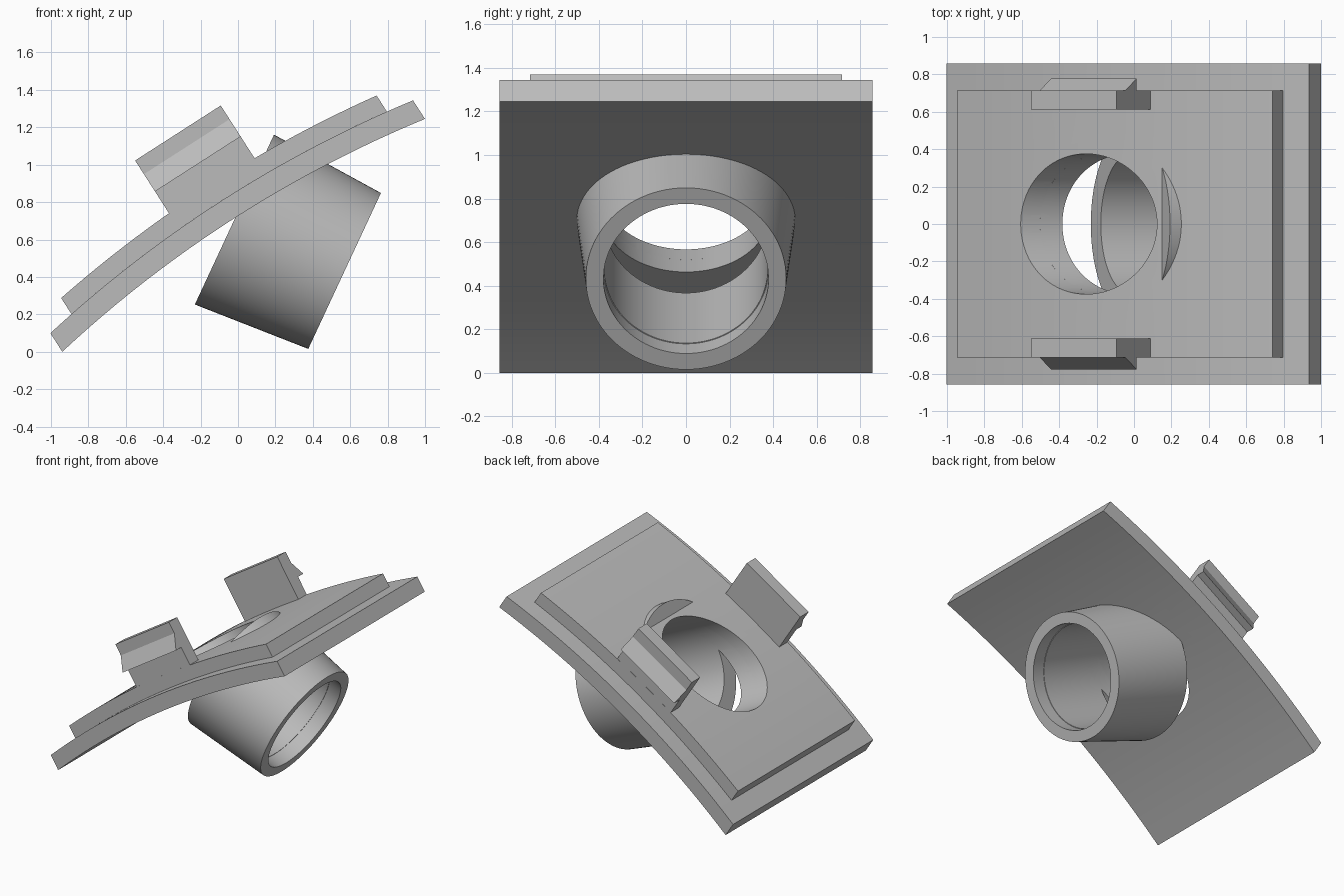
import bpy, bmesh
from math import radians, sqrt, cos, sin, tau
from mathutils import Matrix, Vector

cube = bpy.data.objects.get("Cube")
if cube:
    bpy.data.objects.remove(cube, do_unlink=True)

grey = bpy.data.materials.new("plain grey")
grey.use_nodes = True
grey.diffuse_color = (0.5, 0.5, 0.5, 1)
grey.node_tree.nodes["Principled BSDF"].inputs["Base Color"].default_value = grey.diffuse_color

# Frames: plate (x along the slope, z out of it) and tube (z along the bore)
PLATE = Matrix.Translation((0.03, 0, 0.6225)) @ Matrix.Rotation(radians(-32.7), 4, 'Y')
TUBE = Matrix.Translation((0.57, 0, 0.432)) @ Matrix.Rotation(radians(-65), 4, 'Y')


def finish(name, bm, frame):
    bmesh.ops.recalc_face_normals(bm, faces=bm.faces)
    bm.transform(frame)
    mesh = bpy.data.meshes.new(name)
    bm.to_mesh(mesh)
    bm.free()
    mesh.materials.append(grey)
    obj = bpy.data.objects.new(name, mesh)
    bpy.context.collection.objects.link(obj)
    return obj


def activate(obj):
    bpy.ops.object.select_all(action='DESELECT')
    obj.select_set(True)
    bpy.context.view_layer.objects.active = obj


def smooth(obj):
    activate(obj)
    bpy.ops.object.shade_smooth_by_angle(angle=radians(30))


def prism(name, points, move):
    """Extrude a closed outline of 3D points inside the plate frame."""
    bm = bmesh.new()
    face = bm.faces.new([bm.verts.new(p) for p in points])
    new = bmesh.ops.extrude_face_region(bm, geom=[face])["geom"]
    bmesh.ops.translate(bm, vec=move, verts=[v for v in new if isinstance(v, bmesh.types.BMVert)])
    return finish(name, bm, PLATE)


def lathe(name, profile, sides=96):
    """Revolve a closed (radius, height) outline around the bore."""
    bm = bmesh.new()
    rings = [[bm.verts.new((r * cos(tau * i / sides), r * sin(tau * i / sides), h))
              for i in range(sides)] for r, h in profile]
    for a, b in zip(rings, rings[1:] + rings[:1]):
        for i in range(sides):
            j = (i + 1) % sides
            bm.faces.new((a[i], a[j], b[j], b[i]))
    return finish(name, bm, TUBE)


# Cutter for the slanted hole through both plates
bm = bmesh.new()
bmesh.ops.create_cone(bm, cap_ends=True, segments=96, radius1=0.375, radius2=0.375,
                      depth=2, matrix=Matrix.Translation((0, 0, 1.2)))
cutter = finish("hole_cutter", bm, TUBE)
cutter.hide_render = True


def curved_plate(name, half_length, half_width, low, high, steps=24):
    def height(u, offset):
        r = 6.46 + offset
        return 0.1035 + offset + sqrt(r * r - u * u) - r
    us = [half_length * (2 * i / steps - 1) for i in range(steps + 1)]
    outline = [(u, -half_width, height(u, low)) for u in us]
    outline += [(u, -half_width, height(u, high)) for u in reversed(us)]
    obj = prism(name, outline, (0, 2 * half_width, 0))
    mod = obj.modifiers.new("hole", 'BOOLEAN')
    mod.operation, mod.solver, mod.object = 'DIFFERENCE', 'EXACT', cutter
    activate(obj)
    bpy.ops.object.modifier_apply(modifier=mod.name)
    smooth(obj)


curved_plate("lower_plate", 1.152, 0.857, 0, 0.116)
curved_plate("upper_plate", 1.002, 0.715, 0.116, 0.217)
bpy.data.objects.remove(cutter, do_unlink=True)

# Snap tabs with an outward hook, one on each side
for name, side in (("left_tab", -1), ("right_tab", 1)):
    section = [(0.612, 0.25), (0.714, 0.25), (0.714, 0.453), (0.778, 0.453),
               (0.714, 0.563), (0.714, 0.65), (0.612, 0.65)]
    prism(name, [(-0.272, side * y, v) for y, v in section], (0.544, 0, 0))

# Tapered tube with a shallow step just inside its open end
smooth(lathe("tube", [(0.46, 0), (0.501, 0.65), (0.375, 0.65), (0.375, 0.105),
                      (0.379, 0.105), (0.379, 0)]))
